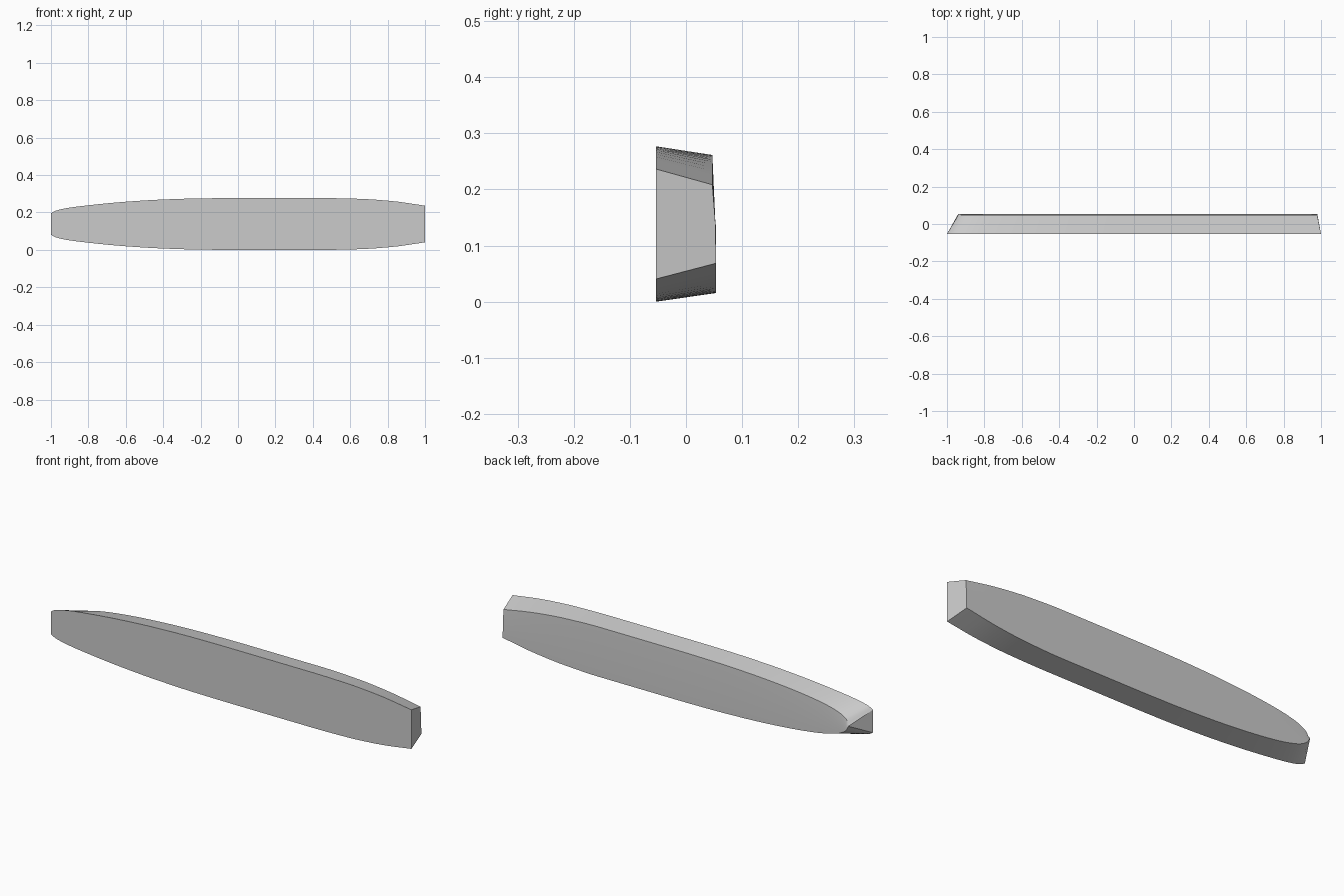
import bpy, bmesh, math

old = bpy.data.objects.get("Cube")
if old:
    bpy.data.objects.remove(old)

paint = bpy.data.materials.new("light_grey")
paint.use_nodes = True
grey = (0.6, 0.6, 0.6, 1)
paint.diffuse_color = grey
paint.node_tree.nodes["Principled BSDF"].inputs["Base Color"].default_value = grey

MID_Z = 0.1385
# Half breadth along the length, from bow (0) to transom (1)
DECK = [(0, .057), (.01, .069), (.04, .084), (.1, .100), (.2, .119), (.3, .131),
        (.4, .137), (.5, .1385), (.72, .1385), (.82, .135), (.91, .123), (1, .098)]
BOTTOM = [(0, .001), (.01, .030), (.04, .058), (.1, .082), (.2, .103), (.3, .115),
          (.4, .121), (.5, .123), (.72, .123), (.82, .116), (.91, .099), (1, .070)]


def breadth(points, t):
    """Smooth interpolation with limited slopes, so flat runs stay flat."""
    n = len(points)
    rise = [(points[i + 1][1] - points[i][1]) / (points[i + 1][0] - points[i][0])
            for i in range(n - 1)]
    slope = [rise[0]]
    for a, b in zip(rise, rise[1:]):
        slope.append(2 * a * b / (a + b) if a * b > 0 else 0)
    slope.append(rise[-1])
    i = max(k for k in range(n - 1) if points[k][0] <= t)
    (x0, y0), (x1, y1) = points[i], points[i + 1]
    w, s = x1 - x0, (t - x0) / (x1 - x0)
    return (y0 * (1 + 2 * s) * (1 - s) ** 2 + y1 * s * s * (3 - 2 * s)
            + w * slope[i] * s * (1 - s) ** 2 + w * slope[i + 1] * s * s * (s - 1))


# Hull: one section ring per station, joined into a closed shell
STATIONS = 64
bm = bmesh.new()
rings = []
for i in range(STATIONS + 1):
    t = (i / STATIONS) ** 1.6
    deck, base = breadth(DECK, t), breadth(BOTTOM, t)
    x_deck, x_base = -1 + 2 * t, -.94 + 1.92 * t
    section = [(x_deck, -.0535, deck), (x_base, .047, base), (x_base, .0525, 0),
               (x_base, .0535, -base), (x_deck, -.0535, -deck)]
    rings.append([bm.verts.new((x, y, MID_Z + z)) for x, y, z in section])

for a, b in zip(rings, rings[1:]):
    for k in range(5):
        j = (k + 1) % 5
        bm.faces.new((a[k], a[j], b[j], b[k]))

# Raked bow face and transom
bm.faces.new(rings[0])
bm.faces.new(rings[-1])
bmesh.ops.recalc_face_normals(bm, faces=bm.faces)

mesh = bpy.data.meshes.new("hull")
bm.to_mesh(mesh)
bm.free()
mesh.materials.append(paint)
hull = bpy.data.objects.new("hull", mesh)
bpy.context.collection.objects.link(hull)
bpy.ops.object.select_all(action='DESELECT')
hull.select_set(True)
bpy.context.view_layer.objects.active = hull
bpy.ops.object.shade_smooth_by_angle(angle=math.radians(30))
